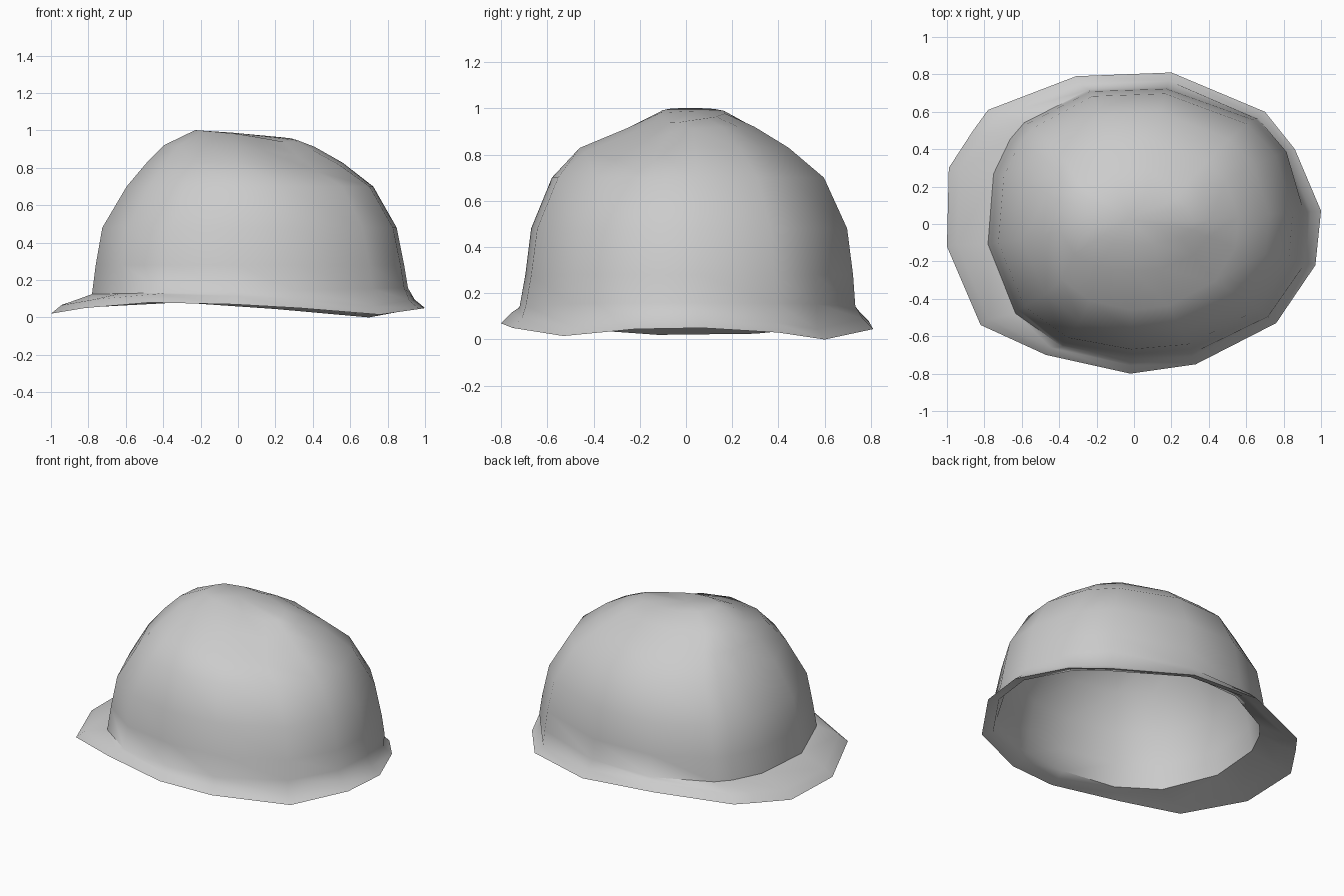
import bpy, bmesh, math

if "Cube" in bpy.data.objects:
    bpy.data.objects.remove(bpy.data.objects["Cube"])

# Brim edge, walked once around: x, y, z
BRIM = [(-1, -.12, .02), (-.99, .3, .025), (-.86, .5, .045), (-.78, .61, .055),
        (-.31, .79, .08), (.2, .81, .045), (.7, .6, 0), (.86, .4, .03),
        (1, .07, .05), (.97, -.22, .045), (.76, -.53, .015), (.33, -.75, .05),
        (-.02, -.8, .07), (-.47, -.7, .08), (-.82, -.54, .05)]

# Dome levels: height, tilt along x, reach left, right, front, back, roundness
DOME = [(.14, .02, .785, .91, .72, .74, 2.3),
        (.28, 0, .765, .89, .695, .73, 2.3),
        (.48, 0, .73, .85, .67, .705, 2.25),
        (.70, 0, .60, .725, .58, .605, 2.15),
        (.83, 0, .49, .56, .46, .45, 2.1),
        (.92, 0, .40, .41, .25, .30, 2.2),
        (.983, -.08, .23, .32, .11, .17, 2.3)]


def ring(bm, level, inset=0, drop=0):
    """Squarish oval with its own reach in each direction."""
    z, tilt, left, right, front, back, n = level
    verts = []
    for bx, by, _ in BRIM:
        t = math.atan2(by / .8, bx)
        c, s = math.cos(t), math.sin(t)
        k = (abs(c) ** n + abs(s) ** n) ** (-1 / n)
        x = c * k * ((right if c > 0 else left) - inset)
        y = s * k * ((back if s > 0 else front) - inset)
        # shallow hollow in the front right of the crown
        dent = .07 * math.exp(-((x - .33) ** 2 + (y + .26) ** 2) / .04) if z > .75 else 0
        verts.append(bm.verts.new((x, y, z + tilt * x - drop - dent)))
    return verts


def brim_ring(bm, scale, lift):
    return [bm.verts.new((x * scale, y * scale, z + lift)) for x, y, z in BRIM]


def loft(bm, rings, tip):
    for a, b in zip(rings, rings[1:]):
        for i in range(len(a)):
            j = (i + 1) % len(a)
            bm.faces.new((a[i], a[j], b[j], b[i]))
    top, point = rings[-1], bm.verts.new(tip)
    for i in range(len(top)):
        bm.faces.new((top[i], top[(i + 1) % len(top)], point))


bm = bmesh.new()
edge = brim_ring(bm, 1, 0)

# Outer shell: turned-down brim flaring into the dome
loft(bm, [edge, brim_ring(bm, .945, .045)] + [ring(bm, lv) for lv in DOME],
     (-.03, .03, .988))

# Hollow inside: thin underside of the brim, then the inner dome
loft(bm, [edge, brim_ring(bm, .925, .02)] + [ring(bm, lv, .035, .025) for lv in DOME],
     (-.03, .03, .963))

bmesh.ops.recalc_face_normals(bm, faces=bm.faces[:])
mesh = bpy.data.meshes.new("helmet_shell")
bm.to_mesh(mesh)
bm.free()
shell = bpy.data.objects.new("helmet_shell", mesh)
bpy.context.collection.objects.link(shell)

# Smooth shading with a crisp rim
bpy.context.view_layer.objects.active = shell
shell.select_set(True)
bpy.ops.object.shade_smooth_by_angle(angle=math.radians(60))
